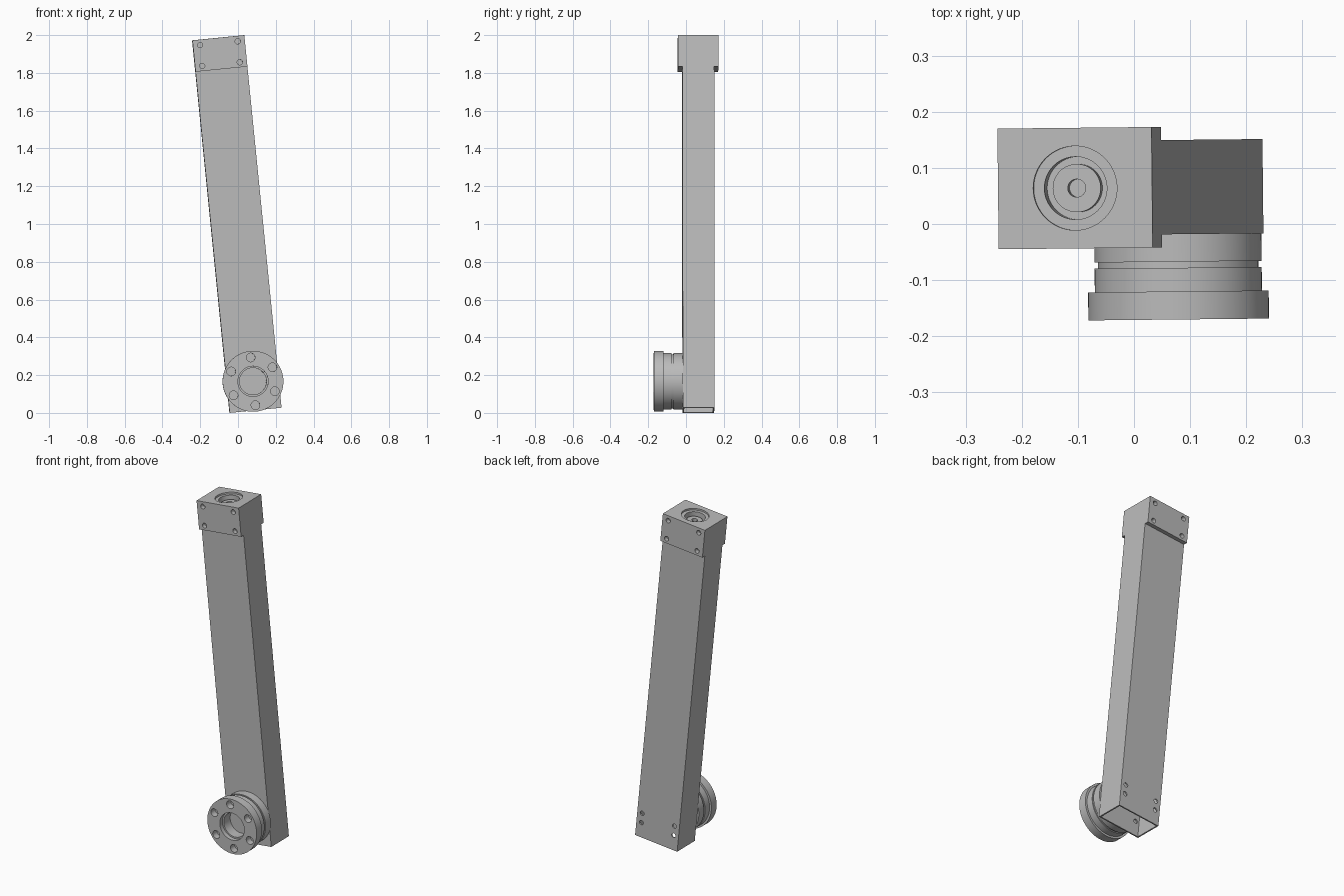
import bpy, bmesh, math
from mathutils import Matrix, Vector

cube = bpy.data.objects.get("Cube")
if cube:
    bpy.data.objects.remove(cube, do_unlink=True)

# Main dimensions, in the arm's own frame (z runs along the tube)
LENGTH, WIDTH, DEPTH, WALL = 1.982, 0.276, 0.168, 0.008
CAP_HEIGHT, CAP_DEPTH = 0.167, 0.215
HUB_Z = 0.154
FRAME = (Matrix.Translation((0.0925, 0.066, 0.0138))
         @ Matrix.Rotation(math.radians(0.6), 4, 'Z')
         @ Matrix.Rotation(math.radians(-5.72), 4, 'Y'))
TO_FRONT = Matrix.Rotation(math.radians(90), 4, 'X')

metal = bpy.data.materials.new("light grey metal")
metal.use_nodes = True
metal.diffuse_color = (0.5, 0.5, 0.5, 1)
metal.node_tree.nodes["Principled BSDF"].inputs["Base Color"].default_value = (0.5, 0.5, 0.5, 1)


def finish(name, bm):
    bmesh.ops.recalc_face_normals(bm, faces=bm.faces)
    mesh = bpy.data.meshes.new(name)
    bm.to_mesh(mesh)
    bm.free()
    mesh.materials.append(metal)
    obj = bpy.data.objects.new(name, mesh)
    bpy.context.collection.objects.link(obj)
    obj.matrix_world = FRAME
    return obj


def box(name, size, centre):
    bm = bmesh.new()
    bmesh.ops.create_cube(bm, size=1)
    bmesh.ops.scale(bm, vec=size, verts=bm.verts)
    bmesh.ops.translate(bm, vec=centre, verts=bm.verts)
    return finish(name, bm)


def lathe(name, profile, matrix, steps=64):
    bm = bmesh.new()
    verts = [bm.verts.new((r, 0, h)) for r, h in profile]
    edges = [bm.edges.new(pair) for pair in zip(verts, verts[1:])]
    bmesh.ops.spin(bm, geom=verts + edges, cent=(0, 0, 0), axis=(0, 0, 1),
                   angle=math.tau, steps=steps)
    bmesh.ops.remove_doubles(bm, verts=bm.verts, dist=0.0001)
    bm.transform(matrix)
    return finish(name, bm)


def pegs(name, radius, depth, centres):
    """Cylinders lying front to back, used for drilling."""
    bm = bmesh.new()
    for c in centres:
        bmesh.ops.create_cone(bm, cap_ends=True, segments=24, radius1=radius, radius2=radius,
                              depth=depth, matrix=Matrix.Translation(c) @ TO_FRONT)
    return finish(name, bm)


def cut(obj, cutter):
    cutter.hide_render = True
    mod = obj.modifiers.new("cut", 'BOOLEAN')
    mod.operation, mod.solver, mod.object = 'DIFFERENCE', 'EXACT', cutter
    bpy.context.view_layer.update()
    with bpy.context.temp_override(object=obj, active_object=obj):
        bpy.ops.object.modifier_apply(modifier=mod.name)
    bpy.data.objects.remove(cutter, do_unlink=True)


# Hollow square tube, open at the bottom, with four fixing holes
tube_len = LENGTH - CAP_HEIGHT
tube = box("arm_tube", (WIDTH, DEPTH, tube_len), (0, 0, tube_len / 2))
cut(tube, box("tube_cutter", (WIDTH - 2 * WALL, DEPTH - 2 * WALL, tube_len + 0.1),
              (0, 0, tube_len / 2)))
cut(tube, pegs("fixing_cutter", 0.013, 0.3,
               [(x, 0, z) for x in (-0.106, 0.106) for z in (0.088, 0.145)]))

# End cap with screw holes on front and back
cap = box("end_cap", (WIDTH, CAP_DEPTH, CAP_HEIGHT), (0, 0, LENGTH - CAP_HEIGHT / 2))
cut(cap, pegs("screw_cutter", 0.014, 0.05,
              [(x, y, LENGTH - d) for x in (-0.1, 0.1)
               for y in (-CAP_DEPTH / 2, CAP_DEPTH / 2) for d in (0.029, 0.14)]))

# Stepped socket in the cap, with a central boss
socket = [(0, 0.01), (0.075, 0.01), (0.075, -0.01), (0.056, -0.01), (0.056, -0.06),
          (0.043, -0.06), (0.043, -0.03), (0.016, -0.03), (0.016, -0.06), (0, -0.06)]
cut(cap, lathe("socket_cutter", socket, Matrix.Translation((0, 0, LENGTH))))

# Turned hub with a groove, a flange and a stepped bore
hub_profile = [(0, 0.084), (0.149, 0.084), (0.149, 0.133), (0.143, 0.133), (0.143, 0.144),
               (0.149, 0.144), (0.149, 0.186), (0.161, 0.186), (0.161, 0.236),
               (0.08, 0.236), (0.08, 0.211), (0.071, 0.211), (0.071, 0.15), (0, 0.15)]
hub = lathe("flanged_hub", hub_profile, Matrix.Translation((0, 0, HUB_Z)) @ TO_FRONT, 96)

# Ring of six bolt holes
ring = [Vector((0.127 * math.sin(a), -0.236, HUB_Z + 0.127 * math.cos(a)))
        for a in (i * math.tau / 6 for i in range(6))]
cut(hub, pegs("bolt_cutter", 0.023, 0.08, ring))

# Smooth the round surfaces and keep the edges sharp
bpy.ops.object.select_all(action='DESELECT')
for part in (tube, cap, hub):
    part.select_set(True)
bpy.context.view_layer.objects.active = hub
bpy.ops.object.shade_smooth_by_angle(angle=math.radians(30))
